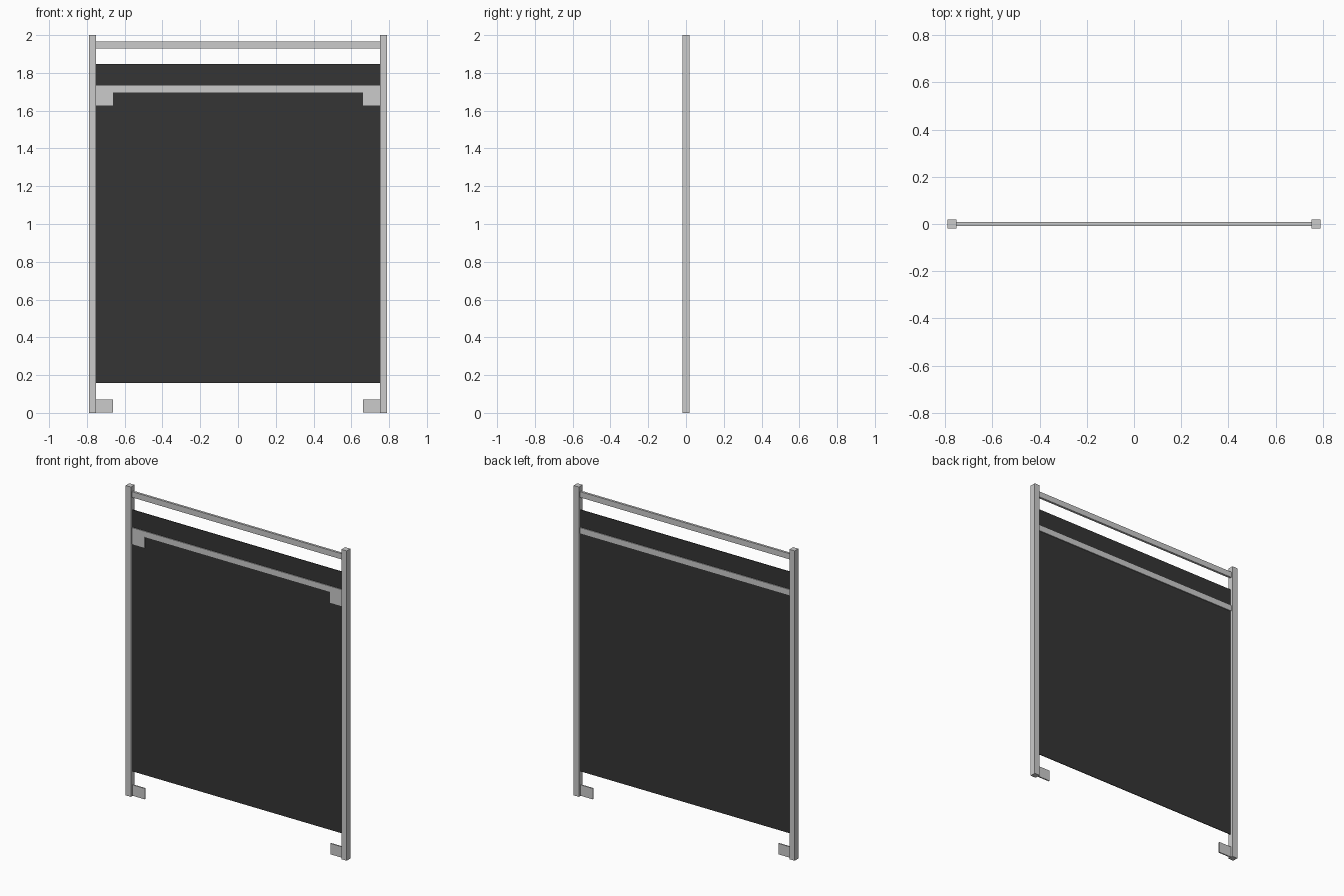
import bpy

if "Cube" in bpy.data.objects:
    bpy.data.objects.remove(bpy.data.objects["Cube"])

dark = bpy.data.materials.new("dark_panel")
dark.diffuse_color = (0.035, 0.035, 0.035, 1)
dark.use_nodes = True
dark.node_tree.nodes["Principled BSDF"].inputs["Base Color"].default_value = dark.diffuse_color


def box(name, x, y, z, mat=None):
    """Box from (min, max) ranges on each axis."""
    bpy.ops.mesh.primitive_cube_add(size=1)
    ob = bpy.context.object
    ob.name = name
    ob.location = [(a + b) / 2 for a, b in (x, y, z)]
    ob.scale = [b - a for a, b in (x, y, z)]
    bpy.ops.object.transform_apply(location=True, rotation=False, scale=True)
    if mat:
        ob.data.materials.append(mat)
    return ob


OUT, INN, TAB = 0.79, 0.752, 0.662   # post outside, post inside, plate end

# Posts with lower foot plates and upper corner plates, mirrored left/right
for side, s in (("left", -1), ("right", 1)):
    span = lambda a, b: tuple(sorted((s * a, s * b)))
    box(f"{side}_post", span(INN, OUT), (-0.019, 0.019), (0, 2))
    box(f"{side}_foot_plate", span(TAB, INN), (-0.004, 0.004), (0.002, 0.072))
    box(f"{side}_corner_plate", span(TAB, INN), (-0.0075, -0.001), (1.627, 1.698))

# Cross bars
box("top_rail", (-INN, INN), (-0.0075, 0.0075), (1.929, 1.966))
box("middle_rail", (-INN, INN), (-0.0075, 0.0075), (1.697, 1.734))

# Dark infill panel
box("panel", (-INN, INN), (-0.002, 0.002), (0.158, 1.847), dark)
